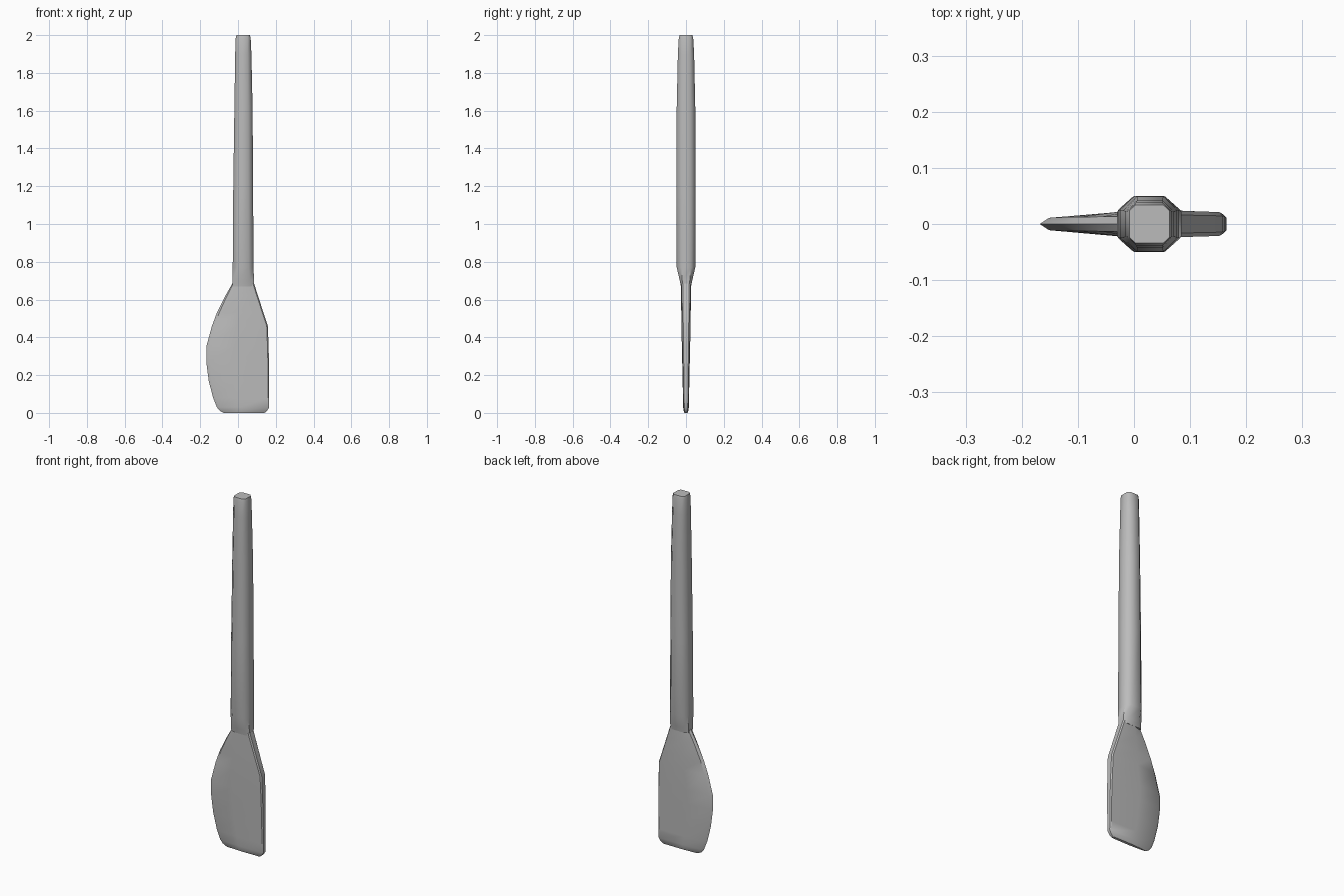
import bpy, bmesh, math

cube = bpy.data.objects.get("Cube")
if cube:
    bpy.data.objects.remove(cube, do_unlink=True)

grey = bpy.data.materials.new("plain grey")
grey.use_nodes = True
colour = (0.5, 0.5, 0.5, 1)
grey.diffuse_color = colour
grey.node_tree.nodes["Principled BSDF"].inputs["Base Color"].default_value = colour


def loft(name, rings, angle):
    """Skin a stack of closed rings and cap both ends."""
    bm = bmesh.new()
    loops = [[bm.verts.new(p) for p in ring] for ring in rings]
    for low, high in zip(loops, loops[1:]):
        for i in range(len(low)):
            j = (i + 1) % len(low)
            bm.faces.new((low[i], low[j], high[j], high[i]))
    bm.faces.new(loops[0][::-1])
    bm.faces.new(loops[-1])
    bmesh.ops.recalc_face_normals(bm, faces=bm.faces)
    mesh = bpy.data.meshes.new(name)
    bm.to_mesh(mesh)
    bm.free()
    mesh.materials.append(grey)
    obj = bpy.data.objects.new(name, mesh)
    bpy.context.collection.objects.link(obj)
    bpy.ops.object.select_all(action="DESELECT")
    obj.select_set(True)
    bpy.context.view_layer.objects.active = obj
    bpy.ops.object.shade_smooth_by_angle(angle=math.radians(angle))
    return obj


def handle_ring(z, left, right, depth, chamfer):
    """Octagonal section with chamfered corners."""
    cx, cy = (right - left) * chamfer, depth * 2 * chamfer
    return [(left + cx, -depth, z), (right - cx, -depth, z),
            (right, -depth + cy, z), (right, depth - cy, z),
            (right - cx, depth, z), (left + cx, depth, z),
            (left, depth - cy, z), (left, -depth + cy, z)]


def blade_ring(z, left, right, depth):
    """Section with a sharp left edge and a thick bevelled right edge."""
    width = right - left
    shoulder, ridge = left + 0.05 * width, left + 0.45 * width
    front = [(left, 0, z), (shoulder, -0.5 * depth, z), (ridge, -depth, z),
             (right - 0.006, -0.88 * depth, z), (right, -0.6 * depth, z)]
    return front + [(x, -y, z) for x, y, z in front[:0:-1]]


# Handle: flattened neck, long grip, tapered blunt end
loft("handle", [handle_ring(*s) for s in (
    (0.67, -0.028, 0.083, 0.027, 0.15),
    (0.70, -0.03, 0.085, 0.033, 0.2),
    (0.77, -0.028, 0.082, 0.049, 0.24),
    (1.20, -0.025, 0.08, 0.05, 0.25),
    (1.62, -0.019, 0.077, 0.049, 0.25),
    (1.90, -0.015, 0.071, 0.043, 0.24),
    (1.985, -0.012, 0.067, 0.038, 0.2),
    (2.00, -0.008, 0.063, 0.034, 0.15),
)], 50)

# Blade: curved left edge, straight right edge, thinning downwards
loft("blade", [blade_ring(*s) for s in (
    (0.00, -0.075, 0.14, 0.008),
    (0.01, -0.095, 0.153, 0.012),
    (0.03, -0.112, 0.165, 0.015),
    (0.08, -0.132, 0.165, 0.016),
    (0.17, -0.155, 0.165, 0.018),
    (0.27, -0.168, 0.164, 0.02),
    (0.35, -0.168, 0.162, 0.022),
    (0.46, -0.138, 0.158, 0.024),
    (0.53, -0.112, 0.135, 0.025),
    (0.62, -0.067, 0.106, 0.026),
    (0.685, -0.03, 0.085, 0.027),
)], 35)
